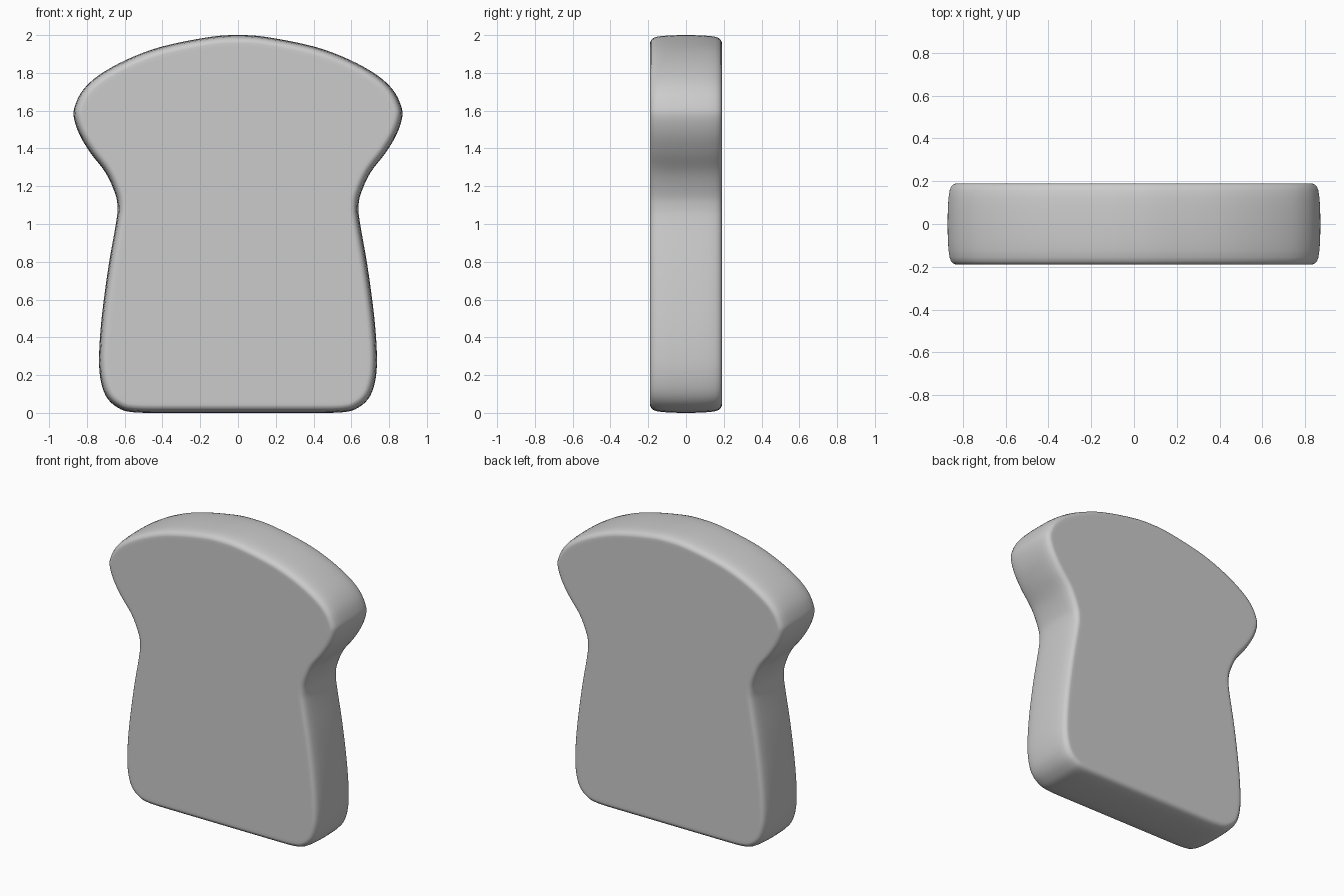
import bpy, bmesh
from math import radians
from mathutils import Vector

if "Cube" in bpy.data.objects:
    bpy.data.objects.remove(bpy.data.objects["Cube"])

# Right half of the slice outline (x, z), bottom centre to top centre
HALF = [(0, 0), (0.3, 0), (0.55, 0.003), (0.64, 0.03), (0.70, 0.09), (0.73, 0.19),
        (0.735, 0.32), (0.72, 0.52), (0.685, 0.78), (0.645, 1.01), (0.638, 1.09),
        (0.65, 1.16), (0.70, 1.27), (0.78, 1.375), (0.84, 1.475), (0.87, 1.57),
        (0.86, 1.635), (0.82, 1.71), (0.74, 1.785), (0.59, 1.87), (0.40, 1.94),
        (0.15, 1.99), (0, 2.0)]
# Crust cross-section: (y, inset from the outline)
CRUST = [(0, 0), (0.07, 0.001), (0.12, 0.004), (0.155, 0.009), (0.174, 0.016),
         (0.184, 0.025), (0.189, 0.036), (0.19, 0.042), (0.19, 0.06)]
STEPS = 4


def smooth_loop(points):
    """Closed Catmull-Rom curve through the points."""
    n, out = len(points), []
    for i in range(n):
        a, b, c, d = (points[(i + k) % n] for k in (-1, 0, 1, 2))
        for s in range(STEPS):
            t = s / STEPS
            out.append(0.5 * (2 * b + (c - a) * t + (2 * a - 5 * b + 4 * c - d) * t ** 2
                              + (3 * b - a - 3 * c + d) * t ** 3))
    return out


right = [Vector(p) for p in HALF]
left = [Vector((-p.x, p.y)) for p in right[-2:0:-1]]
outline = smooth_loop(right + left)
n = len(outline)
for p in outline:
    p.y = max(p.y, 0)

# Inward normals of the counter-clockwise outline
inward = []
for i in range(n):
    t = (outline[(i + 1) % n] - outline[i - 1]).normalized()
    inward.append(Vector((-t.y, t.x)))

# Rings swept from the front face to the back face
section = [(-y, d) for y, d in CRUST[:0:-1]] + CRUST
bm = bmesh.new()
rings = []
for y, d in section:
    pts = [p + m * d for p, m in zip(outline, inward)]
    rings.append([bm.verts.new((p.x, y, p.y)) for p in pts])
for r0, r1 in zip(rings, rings[1:]):
    for i in range(n):
        j = (i + 1) % n
        bm.faces.new((r0[i], r0[j], r1[j], r1[i]))
bm.faces.new(rings[0])
bm.faces.new(rings[-1])
bmesh.ops.recalc_face_normals(bm, faces=bm.faces)

mesh = bpy.data.meshes.new("bread_slice")
bm.to_mesh(mesh)
bm.free()
bread = bpy.data.objects.new("bread_slice", mesh)
bpy.context.collection.objects.link(bread)
bpy.context.view_layer.objects.active = bread
bread.select_set(True)
bpy.ops.object.shade_smooth_by_angle(angle=radians(45))
